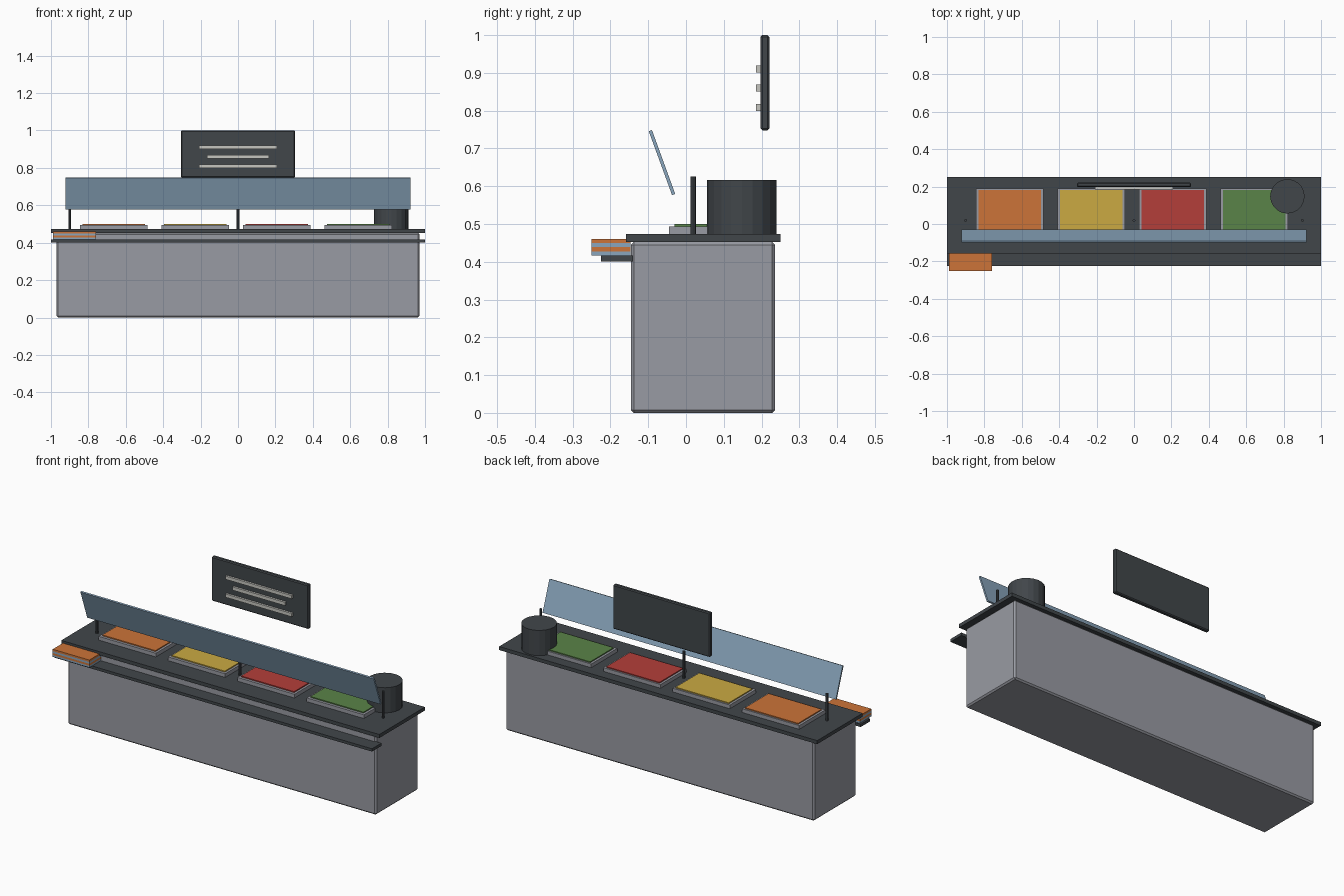
import bpy
import math

if "Cube" in bpy.data.objects:
    bpy.data.objects.remove(bpy.data.objects["Cube"])


def material(name, hex_code):
    # convert an sRGB hex colour to linear
    def lin(c):
        return c / 12.92 if c <= 0.04045 else ((c + 0.055) / 1.055) ** 2.4
    m = bpy.data.materials.new(name)
    m.diffuse_color = [lin(int(hex_code[i:i + 2], 16) / 255) for i in (0, 2, 4)] + [1]
    m.use_nodes = True
    m.node_tree.nodes["Principled BSDF"].inputs["Base Color"].default_value = m.diffuse_color
    return m


dark = material("charcoal", "41464A")
steel = material("steel grey", "999BA3")
blue = material("pale blue", "8AA6BD")
orange = material("orange", "CC7438")
yellow = material("mustard yellow", "CBAA42")
red = material("red", "B43E3A")
green = material("green", "5A8348")
white = material("off white", "C6C6C0")


def box(name, mat, x, y, z, bevel=0):
    """Box from (min, max) ranges on each axis."""
    bpy.ops.mesh.primitive_cube_add(size=1, location=[sum(r) / 2 for r in (x, y, z)])
    o = bpy.context.object
    o.name = name
    o.scale = [r[1] - r[0] for r in (x, y, z)]
    bpy.ops.object.transform_apply(location=False, rotation=False, scale=True)
    o.data.materials.append(mat)
    if bevel:
        b = o.modifiers.new("edge_bevel", 'BEVEL')
        b.width = bevel
        b.segments = 1
    return o


def cylinder(name, mat, x, y, z, radius, sides):
    bpy.ops.mesh.primitive_cylinder_add(vertices=sides, radius=radius, depth=z[1] - z[0],
                                        location=(x, y, sum(z) / 2))
    o = bpy.context.object
    o.name = name
    o.data.materials.append(mat)
    return o


# Counter body, top and tray rail
box("counter_body", steel, (-0.97, 0.97), (-0.146, 0.236), (0, 0.453), 0.008)
box("counter_top", dark, (-1, 1), (-0.159, 0.25), (0.453, 0.473))
box("tray_rail", dark, (-1, 1), (-0.225, -0.14), (0.401, 0.417))

# Stack of trays at the left end of the rail
for i in range(4):
    z = 0.417 + i * 0.0108
    box(f"tray_{i + 1}", orange if i % 2 else blue,
        (-0.99, -0.76), (-0.25, -0.147), (z, z + 0.0108))

# Food pans with their contents
for i, food in enumerate((orange, yellow, red, green)):
    cx = -0.665 + i * 0.436
    box(f"food_pan_{i + 1}", steel, (cx - 0.18, cx + 0.18), (-0.045, 0.19), (0.47, 0.494))
    box(f"food_{i + 1}", food, (cx - 0.167, cx + 0.167), (-0.03, 0.181), (0.49, 0.5))

# Soup pot
cylinder("soup_pot", dark, 0.82, 0.148, (0.473, 0.616), 0.092, 20)

# Sneeze guard: posts and tilted pane
for i, px in enumerate((-0.9, 0, 0.9)):
    cylinder(f"guard_post_{i + 1}", dark, px, 0.019, (0.47, 0.626), 0.0075, 8)
pane = box("guard_pane", blue, (-0.922, 0.922), (-0.068, -0.059), (0.5725, 0.7525))
pane.rotation_euler.x = math.radians(20)

# Hanging menu board with plain bars
box("menu_board", dark, (-0.305, 0.305), (0.197, 0.221), (0.748, 1.0), 0.005)
for i, (z, half) in enumerate(((0.91, 0.208), (0.86, 0.165), (0.808, 0.208))):
    box(f"menu_bar_{i + 1}", white, (-half, half), (0.185, 0.199), (z - 0.0095, z + 0.0095))
